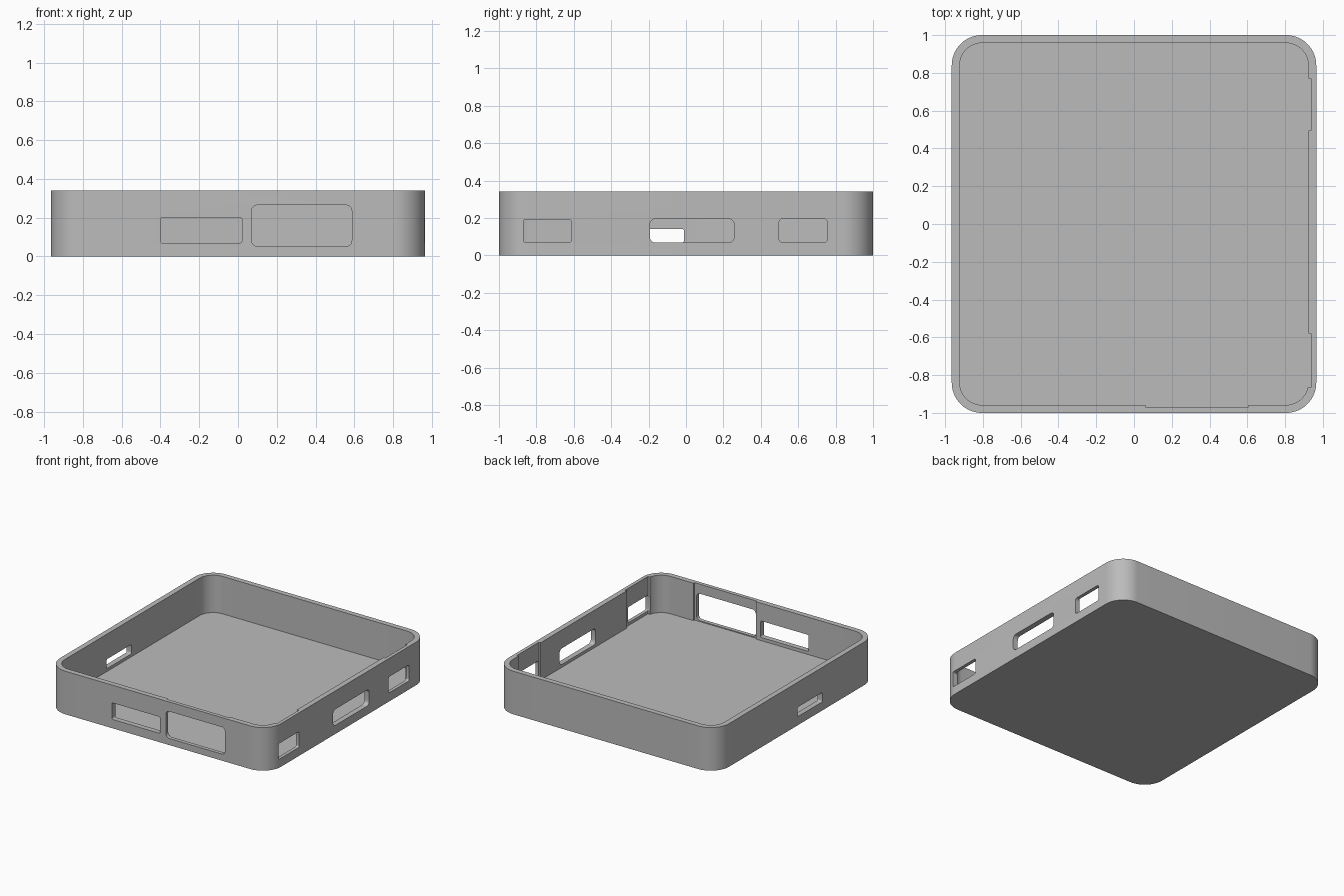
import bpy, bmesh, math
from mathutils import Matrix, Vector

cube = bpy.data.objects.get("Cube")
if cube:
    bpy.data.objects.remove(cube, do_unlink=True)

# One grey plastic
GREY = (0.5, 0.5, 0.5, 1)
mat = bpy.data.materials.new("grey_plastic")
mat.use_nodes = True
mat.diffuse_color = GREY
mat.node_tree.nodes["Principled BSDF"].inputs["Base Color"].default_value = GREY


def rounded_rect(a0, a1, b0, b1, r, steps):
    """Counter-clockwise outline with rounded corners."""
    centres = [(a1 - r, b1 - r), (a0 + r, b1 - r), (a0 + r, b0 + r), (a1 - r, b0 + r)]
    pts = []
    for q, (ca, cb) in enumerate(centres):
        for i in range(steps + 1):
            t = math.pi / 2 * (q + i / steps)
            pts.append((ca + r * math.cos(t), cb + r * math.sin(t)))
    return pts


def prism(name, outline, start, end, axis="z"):
    """Extrude an outline along the chosen axis."""
    place = {"x": lambda a, b, c: (c, a, b),
             "y": lambda a, b, c: (a, c, b),
             "z": lambda a, b, c: (a, b, c)}[axis]
    bm = bmesh.new()
    face = bm.faces.new([bm.verts.new(place(a, b, start)) for a, b in outline])
    ext = bmesh.ops.extrude_face_region(bm, geom=[face])
    top = [v for v in ext["geom"] if isinstance(v, bmesh.types.BMVert)]
    bmesh.ops.translate(bm, verts=top, vec=Vector(place(0, 0, end - start)))
    bmesh.ops.recalc_face_normals(bm, faces=bm.faces)
    mesh = bpy.data.meshes.new(name)
    bm.to_mesh(mesh)
    bm.free()
    mesh.materials.append(mat)
    obj = bpy.data.objects.new(name, mesh)
    bpy.context.collection.objects.link(obj)
    return obj


HX, HY, HEIGHT, FLOOR, WALL, R = 0.965, 1.0, 0.34, 0.045, 0.042, 0.16
IX, IY = HX - WALL, HY - WALL

# Tray body
tray = prism("tray_case", rounded_rect(-HX, HX, -HY, HY, R, 16), 0, HEIGHT)

# Inner cavity
cutters = [prism("cavity", rounded_rect(-IX, IX, -IY, IY, R - WALL, 16), FLOOR, 0.5)]

# Thinned wall pockets behind the larger ports
for x0, x1, y0, y1 in [(0.06, 0.605, -0.97, -0.8),
                       (0.8, 0.938, 0.495, 0.77),
                       (0.8, 0.938, -0.865, -0.58)]:
    box = [(x0, y0), (x1, y0), (x1, y1), (x0, y1)]
    cutters.append(prism("wall_pocket", box, FLOOR, 0.5))

# Port openings: axis, wall sign, span along the wall, height span, corner radius
ports = [("y", -1, -0.4, 0.02, 0.07, 0.2, 0.01),
         ("y", -1, 0.07, 0.587, 0.052, 0.265, 0.03),
         ("x", 1, -0.868, -0.615, 0.068, 0.192, 0.012),
         ("x", 1, -0.193, 0.257, 0.068, 0.195, 0.03),
         ("x", 1, 0.498, 0.755, 0.068, 0.195, 0.018),
         ("x", -1, -0.32, -0.01, 0.068, 0.142, 0.012)]
for axis, side, a0, a1, z0, z1, r in ports:
    ends = sorted((side * 0.8, side * 1.1))
    cutters.append(prism("port_opening", rounded_rect(a0, a1, z0, z1, r, 6), *ends, axis))

# Cut everything from the body
for cutter in cutters:
    mod = tray.modifiers.new("cut", "BOOLEAN")
    mod.operation = "DIFFERENCE"
    mod.solver = "EXACT"
    mod.object = cutter
    cutter.hide_render = True
bpy.context.view_layer.update()
result = bpy.data.meshes.new_from_object(
    tray.evaluated_get(bpy.context.evaluated_depsgraph_get()))
tray.modifiers.clear()
tray.data = result
for cutter in cutters:
    bpy.data.objects.remove(cutter, do_unlink=True)

# Smooth rounded corners, crisp edges
bpy.ops.object.select_all(action="DESELECT")
tray.select_set(True)
bpy.context.view_layer.objects.active = tray
bpy.ops.object.shade_smooth_by_angle(angle=math.radians(30))
